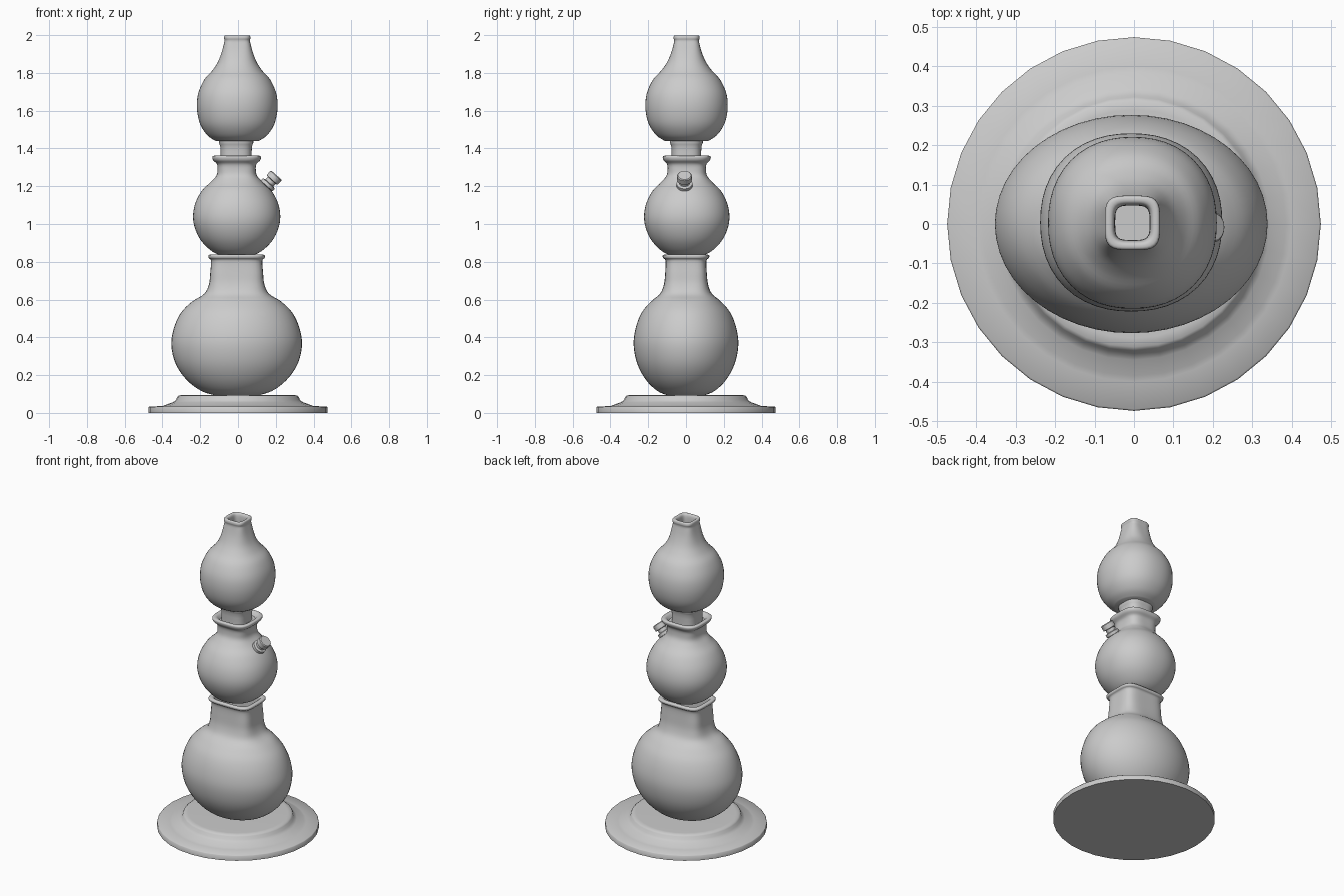
import bpy, bmesh, math
from mathutils import Vector


def finish(name, bm, angle=40):
    bmesh.ops.recalc_face_normals(bm, faces=bm.faces)
    me = bpy.data.meshes.new(name)
    bm.to_mesh(me)
    bm.free()
    ob = bpy.data.objects.new(name, me)
    bpy.context.collection.objects.link(ob)
    bpy.ops.object.select_all(action='DESELECT')
    ob.select_set(True)
    bpy.context.view_layer.objects.active = ob
    bpy.ops.object.shade_smooth_by_angle(angle=math.radians(angle))
    return ob


def smooth_path(pts, steps):
    """Catmull-Rom curve through the section parameters."""
    pts = [Vector(p) for p in pts]
    out = []
    for i in range(len(pts) - 1):
        a, b, c, d = pts[max(i - 1, 0)], pts[i], pts[i + 1], pts[min(i + 2, len(pts) - 1)]
        for k in range(steps):
            t = k / steps
            out.append(0.5 * (2 * b + (c - a) * t + (2 * a - 5 * b + 4 * c - d) * t * t
                              + (3 * b - a - 3 * c + d) * t ** 3))
    return out + [pts[-1]]


def loft(name, sections, centre=(0, 0), sides=48, steps=4, angle=40):
    """Stack superellipse rings (rx, ry, z, exponent) and close both ends."""
    bm = bmesh.new()
    rings = []
    for rx, ry, z, e in (smooth_path(sections, steps) if steps > 1 else sections):
        ring = []
        for i in range(sides):
            t = 2 * math.pi * i / sides
            c, s = math.cos(t), math.sin(t)
            r = (abs(c) ** e + abs(s) ** e) ** (-1 / e)
            ring.append(bm.verts.new((centre[0] + rx * r * c, centre[1] + ry * r * s, z)))
        rings.append(ring)
    for a, b in zip(rings, rings[1:]):
        for i in range(sides):
            j = (i + 1) % sides
            bm.faces.new((a[i], a[j], b[j], b[i]))
    bm.faces.new(rings[0])
    bm.faces.new(rings[-1])
    return finish(name, bm, angle)


# Stepped round base
base = [(0.474, 0.0), (0.474, 0.03), (0.47, 0.034), (0.40, 0.036), (0.385, 0.042),
        (0.345, 0.056), (0.328, 0.068), (0.322, 0.085), (0.312, 0.093), (0.29, 0.094)]
loft("base", [(r, r, z, 2) for r, z in base], sides=32, steps=1, angle=50)

# Wide lower vessel with squarish neck and open lip
loft("lower_vessel", [
    (0.10, 0.085, 0.09, 2), (0.185, 0.15, 0.115, 2), (0.265, 0.212, 0.175, 2),
    (0.323, 0.258, 0.26, 2), (0.346, 0.277, 0.36, 2), (0.332, 0.266, 0.45, 2),
    (0.295, 0.235, 0.53, 2), (0.235, 0.185, 0.59, 2.2), (0.172, 0.138, 0.63, 3),
    (0.147, 0.117, 0.68, 4), (0.14, 0.11, 0.74, 4.5), (0.136, 0.108, 0.805, 4.5),
    (0.148, 0.121, 0.82, 4.5), (0.148, 0.122, 0.835, 4.5), (0.125, 0.10, 0.835, 4.5),
    (0.118, 0.092, 0.79, 4.5), (0.118, 0.092, 0.68, 4.5)], (-0.007, 0))

# Middle bulb with flared square lip
loft("middle_vessel", [
    (0.07, 0.07, 0.828, 2), (0.13, 0.13, 0.855, 2.1), (0.187, 0.184, 0.91, 2.15),
    (0.22, 0.216, 0.975, 2.2), (0.231, 0.226, 1.04, 2.2), (0.219, 0.214, 1.11, 2.15),
    (0.185, 0.181, 1.175, 2.1), (0.14, 0.137, 1.22, 2.3), (0.108, 0.108, 1.255, 3),
    (0.101, 0.101, 1.29, 3.5), (0.105, 0.105, 1.318, 3.5), (0.125, 0.123, 1.338, 3.5),
    (0.128, 0.126, 1.358, 3.5), (0.108, 0.106, 1.36, 3.5), (0.09, 0.09, 1.34, 3.5)],
    (-0.007, 0.004))

# Connector between middle and upper bulbs
loft("connector", [(0.082, 0.078, 1.335, 3), (0.082, 0.078, 1.36, 3), (0.084, 0.08, 1.41, 3),
                   (0.091, 0.087, 1.43, 3), (0.091, 0.087, 1.46, 3)], (-0.01, 0.002), steps=2)

# Upper bulb tapering to a small square mouth
loft("upper_vessel", [
    (0.115, 0.115, 1.44, 2.1), (0.155, 0.157, 1.467, 2.15), (0.19, 0.193, 1.515, 2.2),
    (0.208, 0.212, 1.57, 2.2), (0.214, 0.218, 1.635, 2.2), (0.204, 0.208, 1.70, 2.2),
    (0.174, 0.177, 1.765, 2.15), (0.134, 0.136, 1.81, 2.2), (0.104, 0.104, 1.855, 2.4),
    (0.084, 0.082, 1.905, 3), (0.07, 0.068, 1.955, 4), (0.067, 0.066, 1.972, 4),
    (0.07, 0.069, 1.985, 4), (0.066, 0.065, 1.998, 4), (0.05, 0.05, 1.995, 4),
    (0.044, 0.044, 1.965, 4), (0.044, 0.044, 1.88, 4)], (-0.004, 0.003))

# Small angled spout with collar and cap
spout_profile = [(0.03, -0.03), (0.03, 0.04), (0.042, 0.045), (0.042, 0.062), (0.028, 0.066),
                 (0.028, 0.085), (0.039, 0.088), (0.039, 0.117), (0.034, 0.122)]
spout = loft("spout", [(r, r, z, 2) for r, z in spout_profile], sides=24, steps=1, angle=35)
spout.location = (0.122, -0.008, 1.168)
spout.rotation_euler = (0, math.radians(42), 0)
